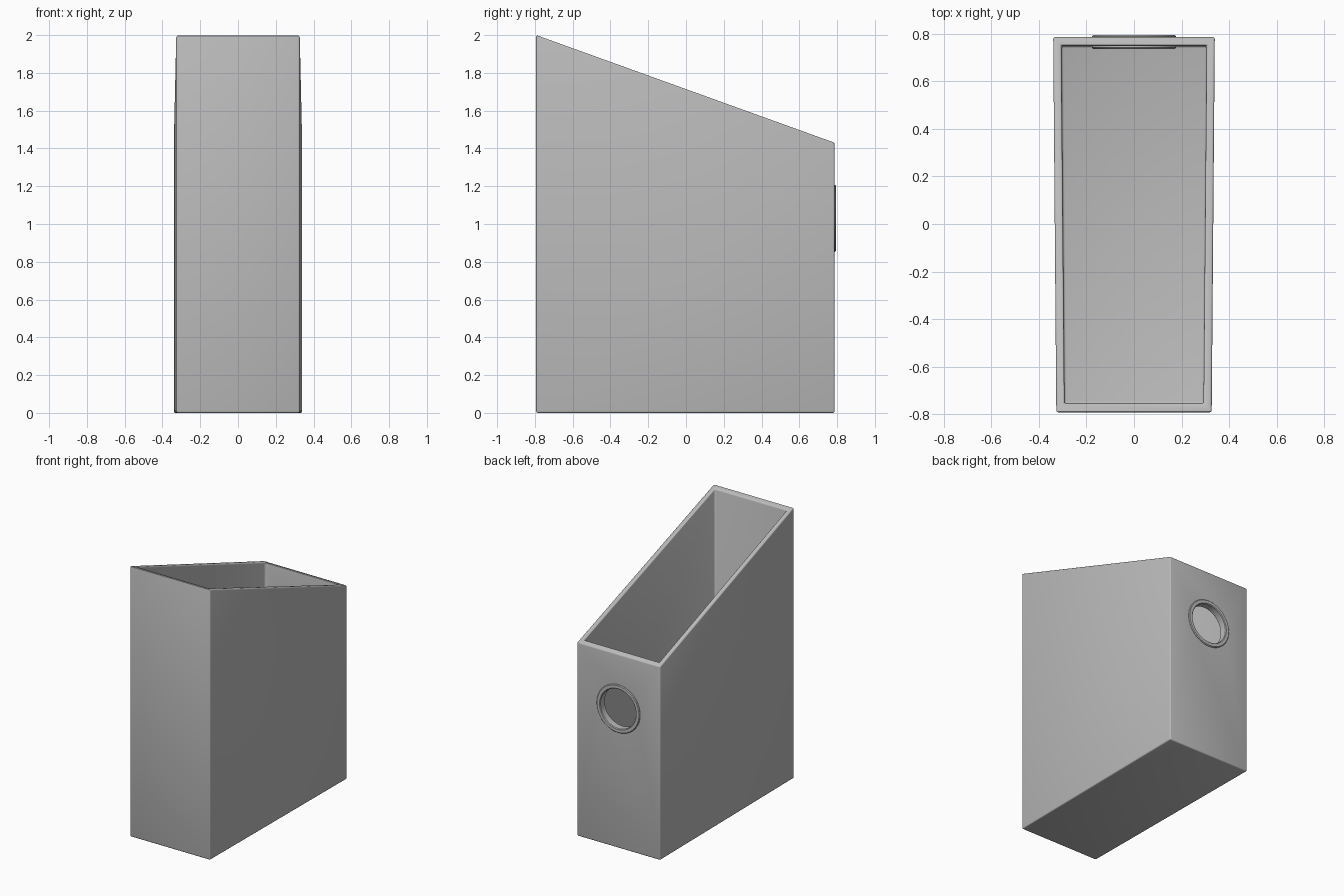
import bpy, bmesh, math

if "Cube" in bpy.data.objects:
    bpy.data.objects.remove(bpy.data.objects["Cube"])

FRONT, BACK = -0.793, 0.787      # outer wall faces
WALL = 0.038
HOLE_Z = 1.03

grey = bpy.data.materials.new("matte grey")
grey.use_nodes = True
grey.diffuse_color = (0.5, 0.5, 0.5, 1)
grey.node_tree.nodes["Principled BSDF"].inputs["Base Color"].default_value = (0.5, 0.5, 0.5, 1)


def make_object(name, bm):
    bmesh.ops.recalc_face_normals(bm, faces=bm.faces)
    mesh = bpy.data.meshes.new(name)
    bm.to_mesh(mesh)
    bm.free()
    mesh.materials.append(grey)
    obj = bpy.data.objects.new(name, mesh)
    bpy.context.collection.objects.link(obj)
    return obj


def tapered_block(name, inset, base, lift):
    """Block that widens to the back, with a top sloping down to the back."""
    bm = bmesh.new()
    rings = []
    for top in (False, True):
        ring = []
        for side, y, half, z in ((-1, FRONT, 0.327, 2.0), (1, FRONT, 0.327, 2.0),
                                 (1, BACK, 0.34, 1.43), (-1, BACK, 0.34, 1.43)):
            y_in = y - math.copysign(inset, y)
            ring.append(bm.verts.new((side * (half - inset * 0.9), y_in,
                                      z + lift if top else base)))
        rings.append(ring)
    low, high = rings
    bm.faces.new(low)
    bm.faces.new(high)
    for i in range(4):
        j = (i + 1) % 4
        bm.faces.new((low[i], low[j], high[j], high[i]))
    return make_object(name, bm)


def cut(target, cutter):
    mod = target.modifiers.new("cut", "BOOLEAN")
    mod.operation = "DIFFERENCE"
    mod.solver = "EXACT"
    mod.object = cutter
    cutter.hide_render = True
    bpy.ops.object.modifier_apply(modifier=mod.name)
    bpy.data.objects.remove(cutter)


# Open-topped box with softened edges
box = tapered_block("file_box", 0, 0, 0)
bpy.context.view_layer.objects.active = box
box.select_set(True)
cut(box, tapered_block("cavity_cutter", WALL, 0.04, 0.3))
soft = box.modifiers.new("soft edges", "BEVEL")
soft.width = 0.009
soft.segments = 3
soft.limit_method = "ANGLE"
bpy.ops.object.modifier_apply(modifier=soft.name)

# Round finger hole through the back wall
bpy.ops.mesh.primitive_cylinder_add(vertices=64, radius=0.16, depth=0.2,
                                    location=(0, BACK - WALL / 2, HOLE_Z),
                                    rotation=(math.pi / 2, 0, 0))
hole = bpy.context.object
bpy.context.view_layer.objects.active = box
cut(box, hole)

# Flanged grommet lining the hole, turned from a (radius, y) profile
profile = [(0.145, 0.742), (0.15, 0.737), (0.172, 0.737), (0.177, 0.742),
           (0.177, 0.751), (0.158, 0.751), (0.158, 0.785), (0.177, 0.785),
           (0.177, 0.79), (0.172, 0.795), (0.15, 0.795), (0.145, 0.79)]
bm = bmesh.new()
STEPS = 64
loops = []
for s in range(STEPS):
    a = math.tau * s / STEPS
    loops.append([bm.verts.new((r * math.cos(a), y, HOLE_Z + r * math.sin(a)))
                  for r, y in profile])
for s in range(STEPS):
    here, there = loops[s], loops[(s + 1) % STEPS]
    for i in range(len(profile)):
        j = (i + 1) % len(profile)
        bm.faces.new((here[i], here[j], there[j], there[i]))
grommet = make_object("finger_hole_ring", bm)

# Smooth shading with sharp edges kept
bpy.ops.object.select_all(action="DESELECT")
for obj in (box, grommet):
    obj.select_set(True)
    bpy.context.view_layer.objects.active = obj
bpy.ops.object.shade_smooth_by_angle(angle=math.radians(35))
